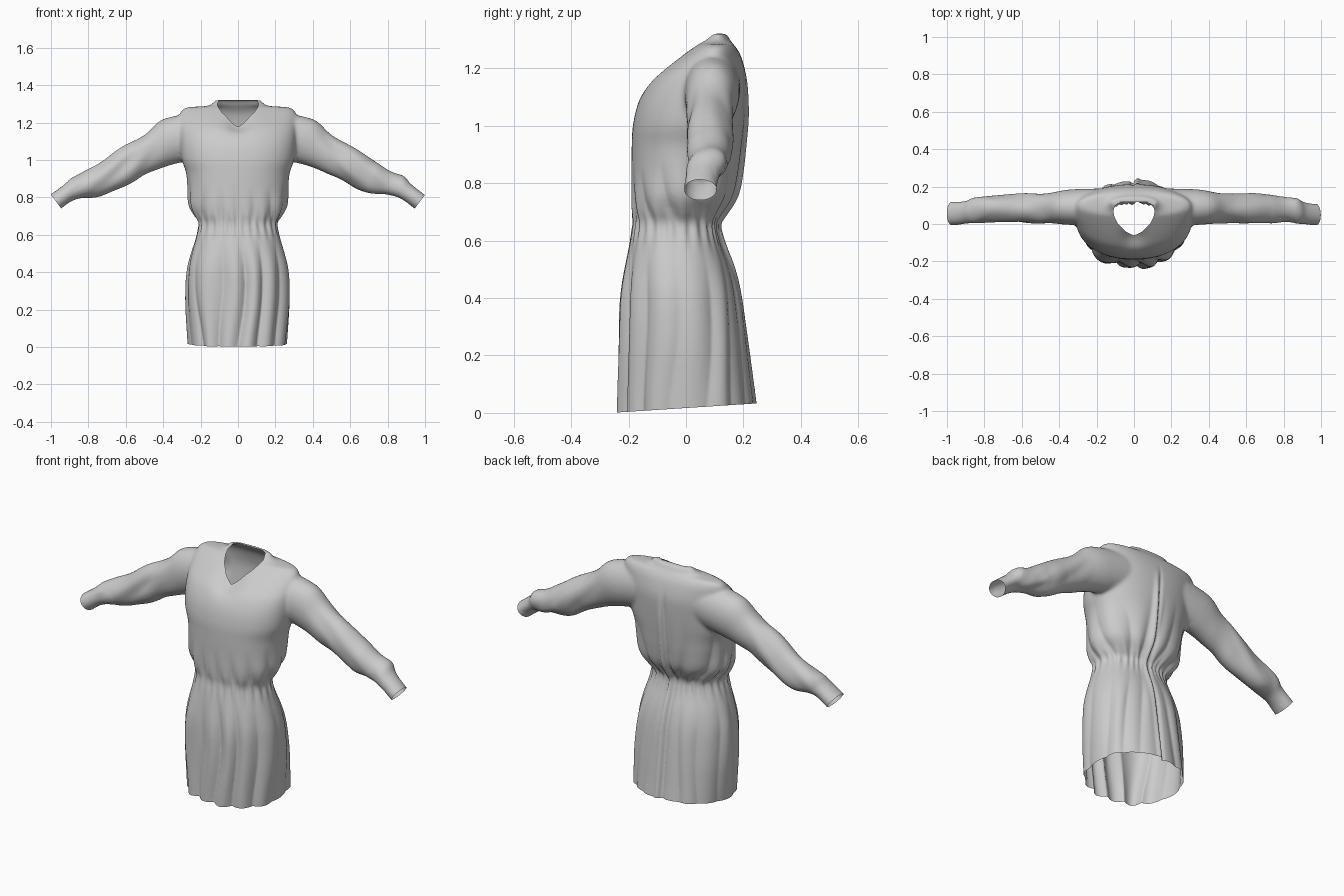
import bpy, bmesh, math
from mathutils import Vector, noise

if "Cube" in bpy.data.objects:
    bpy.data.objects.remove(bpy.data.objects["Cube"])

cloth = bpy.data.materials.new("grey_cloth")
cloth.use_nodes = True
cloth.diffuse_color = (0.6, 0.6, 0.6, 1)
cloth.node_tree.nodes["Principled BSDF"].inputs["Base Color"].default_value = (0.6, 0.6, 0.6, 1)


def smooth_rows(rows, steps=4):
    """Catmull-Rom interpolation between measured stations."""
    out = []
    for i in range(len(rows) - 1):
        a, b, c, d = (rows[max(0, min(len(rows) - 1, i + k))] for k in (-1, 0, 1, 2))
        for s in range(steps):
            t = s / steps
            out.append([q + t / 2 * (r - p + t * (2 * p - 5 * q + 4 * r - e + t * (3 * (q - r) + e - p)))
                        for p, q, r, e in zip(a, b, c, d)])
    return out + [rows[-1]]


def super_ring(centre, u, v, power, sides=64):
    """Closed superellipse ring spanned by the half axes u and v."""
    pts = []
    for i in range(sides):
        a = math.tau * i / sides
        c, s = math.cos(a), math.sin(a)
        pts.append(centre + u * math.copysign(abs(c) ** (2 / power), c)
                   + v * math.copysign(abs(s) ** (2 / power), s))
    return pts


def loft(bm, rings):
    """Skin a list of rings into a closed volume."""
    loops = [[bm.verts.new(p) for p in r] for r in rings]
    n = len(loops[0])
    for a, b in zip(loops, loops[1:]):
        for i in range(n):
            bm.faces.new((a[i], a[(i + 1) % n], b[(i + 1) % n], b[i]))
    bm.faces.new(loops[0][::-1])
    bm.faces.new(loops[-1])


# Skirt, waist, blouse and shoulders: height, half width, front y, back y
BODY = [(-.08, .255, -.23, .247), (.1, .268, -.229, .222), (.25, .276, -.227, .204),
        (.4, .27, -.223, .183), (.5, .25, -.212, .158), (.6, .22, -.194, .12),
        (.66, .208, -.183, .108), (.7, .228, -.186, .13), (.76, .26, -.189, .168),
        (.85, .268, -.19, .187), (.93, .277, -.189, .197), (1, .3, -.185, .204),
        (1.08, .31, -.166, .21), (1.15, .315, -.128, .212), (1.2, .315, -.075, .204),
        (1.25, .31, -.008, .188), (1.28, .275, .035, .168), (1.29, .16, .045, .158),
        (1.32, .122, .085, .142)]
# Sleeve: x, centre y, z, half height, half depth
SLEEVE = [(.18, .09, 1.14, .13, .1), (.34, .09, 1.105, .13, .095),
          (.44, .085, 1.055, .106, .083), (.55, .08, 1, .096, .079),
          (.68, .08, .92, .086, .077), (.79, .082, .872, .074, .074),
          (.86, .072, .855, .062, .068), (.9, .062, .832, .048, .06),
          (.973, .058, .778, .045, .06), (1.02, .058, .743, .045, .06)]

bm = bmesh.new()
loft(bm, [super_ring(Vector((0, (f + b) / 2, z)), Vector((w, 0, 0)),
                     Vector((0, (b - f) / 2, 0)), 2.25) for z, w, f, b in smooth_rows(BODY)])
for side in (1, -1):
    lean = Vector((.5 * side, 0, .86))
    loft(bm, [super_ring(Vector((x * side, y, z)), lean * h, Vector((0, d, 0)), 2, 32)
              for x, y, z, h, d in smooth_rows(SLEEVE)])
bmesh.ops.recalc_face_normals(bm, faces=bm.faces)
mesh = bpy.data.meshes.new("dress_volume")
bm.to_mesh(mesh)
bm.free()
dress = bpy.data.objects.new("long_sleeved_dress", mesh)
bpy.context.collection.objects.link(dress)

# Fuse body and sleeves into one soft shell
remesh = dress.modifiers.new("fuse", 'REMESH')
remesh.mode = 'VOXEL'
remesh.voxel_size = .008
soften = dress.modifiers.new("soften", 'SMOOTH')
soften.factor, soften.iterations = .5, 14
shell = bpy.data.meshes.new_from_object(dress.evaluated_get(bpy.context.evaluated_depsgraph_get()))
dress.modifiers.clear()
dress.data = shell
bpy.data.meshes.remove(mesh)


def ramp(t):
    t = max(0, min(1, t))
    return t * t * (3 - 2 * t)


def bump(t, width):
    return math.exp(-(t / width) ** 2)


def crease(t):
    """Rounded fold with a sharp valley."""
    return 2 * abs(math.sin(t / 2)) - 1.27


def fold_height(p):
    """How far the cloth stands out at a point."""
    x, y, z = p
    ang = math.atan2(x, -y)
    front = math.cos(ang)
    drift = noise.noise(Vector((x * 4, y * 4, z * 1.5)))
    body = 1 - ramp((abs(x) - .24) / .1) * ramp((z - .8) / .1)
    # Skirt pleats, deepest at the centre front
    skirt = ramp((.64 - z) / .3)
    h = skirt * (.005 + .009 * ramp(front * 2 - .6)) * crease(ang * 14 + drift * 3.5)
    h += skirt * .004 * math.sin(ang * 7 + drift * 3)
    # Gathers at the waist
    h += .004 * bump(z - .65, .06) * math.sin(ang * 30 + drift * 4)
    # Blouse folds, short at the front and taller at the sides and back
    reach = .18 + .22 * ramp(.6 - front)
    blouse = ramp((z - .64) / .08) * ramp((.7 + reach - z) / reach) * body
    h += blouse * (.004 + .005 * abs(math.sin(ang))) * crease(ang * 14 + drift * 5)
    # Overlapping opening down the centre back
    if y > .05:
        h += .014 * bump(x - .018, .014) * ramp((1.2 - z) / .2)
        h -= .01 * bump(x + .006, .008) * ramp((1.25 - z) / .2)
    # Dip below the front neckline
    if y < .05:
        h -= .026 * bump(x, .06) * bump(z - 1.2, .05)
    # Loose sleeve wrinkles
    arm = ramp((abs(x) - .38) / .2) * ramp((.92 - abs(x)) / .06)
    along, across = abs(x) - .5 * z, .5 * abs(x) + z
    h += arm * .016 * noise.noise(Vector((along * 5 + x, y * 7, across * 11 + along * 4)))
    return h


bm = bmesh.new()
bm.from_mesh(shell)
bm.normal_update()
moves = [(v, v.normal * fold_height(v.co)) for v in bm.verts]
for v, d in moves:
    v.co += d
bmesh.ops.smooth_vert(bm, verts=bm.verts, factor=.3, use_axis_x=True, use_axis_y=True, use_axis_z=True)


def cut(co, no, faces, clear):
    geom = set(faces)
    for f in faces:
        geom.update(f.edges)
        geom.update(f.verts)
    bmesh.ops.bisect_plane(bm, geom=list(geom), plane_co=co, plane_no=no, clear_outer=clear)


# Open hem and cuffs
cut((0, 0, .017), (0, .065, -1), bm.faces[:], True)
for side in (1, -1):
    cut((.973 * side, .06, .778), (.8 * side, 0, -.6), bm.faces[:], True)

# Open V-shaped neck, cut straight down
half = [(0, -.062), (.045, -.04), (.085, 0), (.105, .04), (.111, .07), (.1, .1), (.07, .117)]
neck = [Vector(p) for p in half + [(-x, y) for x, y in half[:0:-1]]]
sides = []
for a, b in zip(neck, neck[1:] + neck[:1]):
    out = Vector((b.y - a.y, a.x - b.x)).normalized()
    sides.append((a, out))
    near = [f for f in bm.faces if f.calc_center_median().z > 1.12 and abs(f.calc_center_median().x) < .16]
    cut((a.x, a.y, 1.2), (out.x, out.y, 0), near, False)
hole = []
for f in bm.faces:
    c = f.calc_center_median()
    if c.z > 1.1 and all((c.xy - a).dot(n) < 1e-5 for a, n in sides):
        hole.append(f)
bmesh.ops.delete(bm, geom=hole, context='FACES')

bm.to_mesh(shell)
bm.free()
shell.materials.clear()
shell.materials.append(cloth)
for poly in shell.polygons:
    poly.material_index = 0
    poly.use_smooth = True
